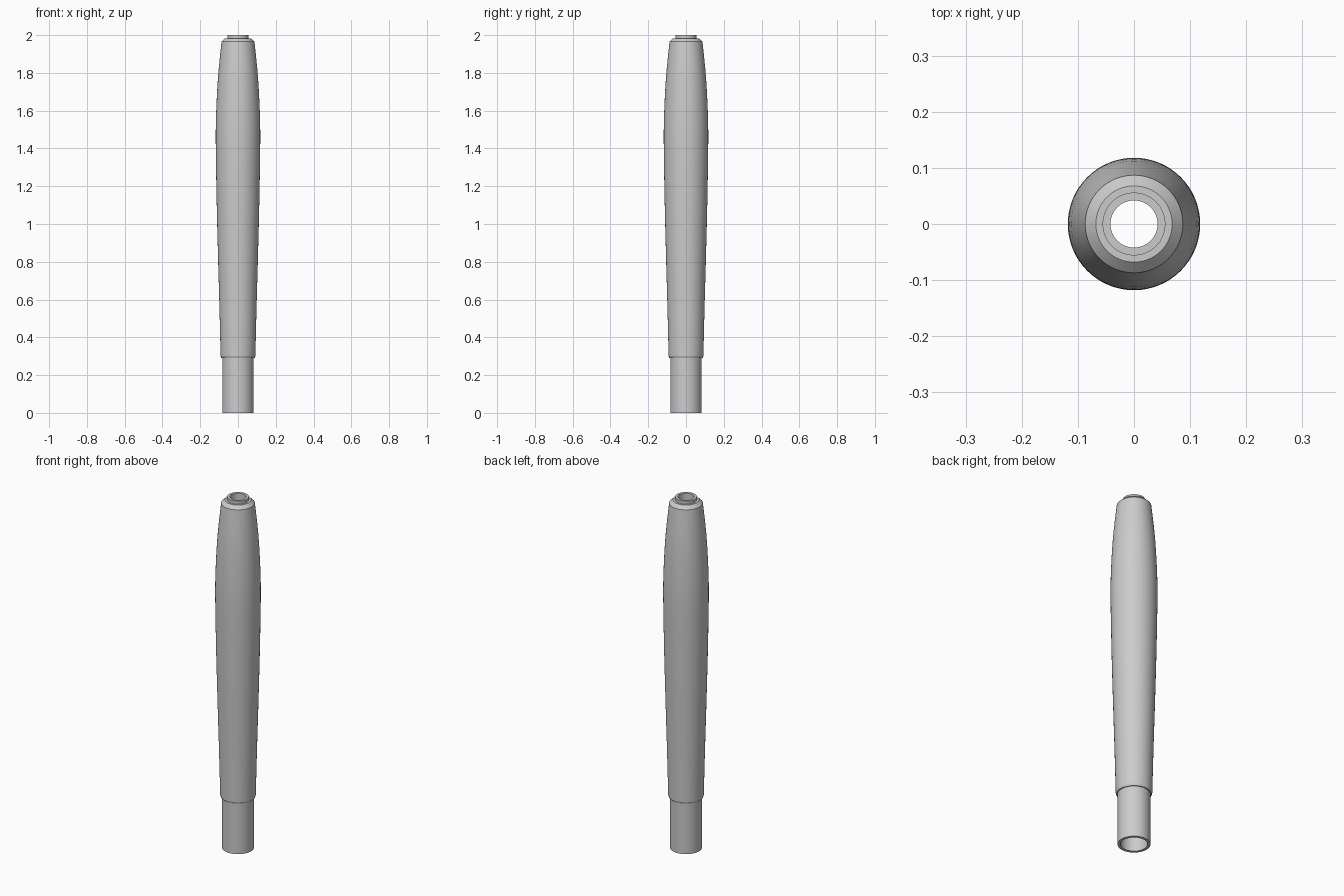
import bpy
import bmesh
import math

cube = bpy.data.objects.get("Cube")
if cube:
    bpy.data.objects.remove(cube, do_unlink=True)

SEGMENTS = 64

metal = bpy.data.materials.new("light grey metal")
metal.use_nodes = True
grey = (0.6, 0.6, 0.6, 1)
metal.diffuse_color = grey
metal.node_tree.nodes["Principled BSDF"].inputs["Base Color"].default_value = grey


def smooth_curve(points, steps=4):
    """Catmull-Rom curve through the profile points."""
    pts = [points[0]] + points + [points[-1]]
    out = []
    for a, b, c, d in zip(pts, pts[1:], pts[2:], pts[3:]):
        for i in range(steps):
            t = i / steps
            out.append(tuple(
                0.5 * (2 * q + (r - p) * t + (2 * p - 5 * q + 4 * r - s) * t * t
                       + (3 * q - p - 3 * r + s) * t ** 3)
                for p, q, r, s in zip(a, b, c, d)))
    return out + [points[-1]]


def lathe(name, profile):
    """Spin a closed (radius, height) profile around z."""
    bm = bmesh.new()
    rings = []
    for k in range(SEGMENTS):
        a = math.tau * k / SEGMENTS
        rings.append([bm.verts.new((r * math.cos(a), r * math.sin(a), z))
                      for r, z in profile])
    n = len(profile)
    for k in range(SEGMENTS):
        here, after = rings[k], rings[(k + 1) % SEGMENTS]
        for i in range(n):
            j = (i + 1) % n
            bm.faces.new((here[i], after[i], after[j], here[j]))
    bmesh.ops.recalc_face_normals(bm, faces=bm.faces)
    mesh = bpy.data.meshes.new(name)
    bm.to_mesh(mesh)
    bm.free()
    mesh.materials.append(metal)
    obj = bpy.data.objects.new(name, mesh)
    bpy.context.collection.objects.link(obj)
    bpy.ops.object.select_all(action="DESELECT")
    obj.select_set(True)
    bpy.context.view_layer.objects.active = obj
    bpy.ops.object.shade_smooth_by_angle(angle=math.radians(20))
    return obj


# Swelling grip, from the lower shoulder to the upper rim
grip = smooth_curve([(0.092, 0.3), (0.098, 0.55), (0.105, 0.8), (0.113, 1.12),
                     (0.118, 1.45), (0.114, 1.63), (0.104, 1.8), (0.087, 1.965)])

tenon = [(0.068, 0), (0.083, 0), (0.083, 0.29), (0.088, 0.29)]
collar = [(0.068, 1.983), (0.056, 1.983), (0.056, 2), (0.042, 2)]
bore = [(0.042, 1.9), (0.068, 1.9)]

lathe("hollow_handle", tenon + grip + collar + bore)
